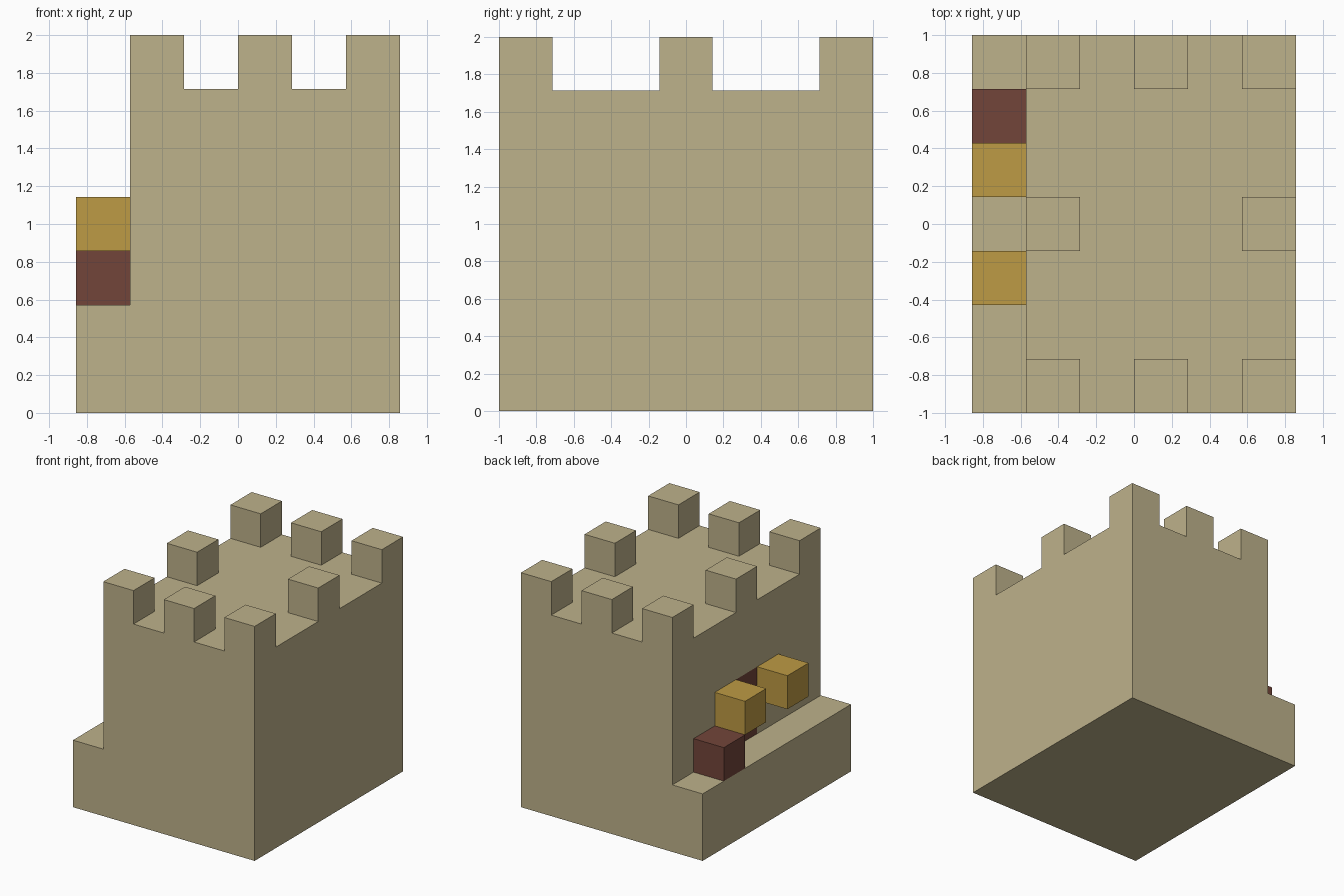
import bpy, bmesh, math
from mathutils import Vector

if "Cube" in bpy.data.objects:
    bpy.data.objects.remove(bpy.data.objects["Cube"])

U = 2 / 7  # size of one building block


def material(name, rgb):
    m = bpy.data.materials.new(name)
    m.diffuse_color = (*rgb, 1)
    m.use_nodes = True
    m.node_tree.nodes["Principled BSDF"].inputs["Base Color"].default_value = m.diffuse_color
    return m


stone = material("sandstone", (0.515, 0.445, 0.258))
wood = material("dark_wood", (0.171, 0.060, 0.042))
gold = material("torch_gold", (0.515, 0.328, 0.058))


def finish(name, bm, mats):
    bmesh.ops.recalc_face_normals(bm, faces=bm.faces)
    mesh = bpy.data.meshes.new(name)
    bm.to_mesh(mesh)
    bm.free()
    for m in mats:
        mesh.materials.append(m)
    ob = bpy.data.objects.new(name, mesh)
    bpy.context.collection.objects.link(ob)
    return ob


def block(name, x, y, z, mat):
    """One cube; x, y, z is its lowest corner counted in blocks."""
    bm = bmesh.new()
    bmesh.ops.create_cube(bm, size=U)
    bmesh.ops.translate(bm, verts=bm.verts, vec=Vector((x + 0.5, y + 0.5, z + 0.5)) * U)
    return finish(name, bm, [mat])


def height(i, j):
    """Column height of the castle over grid cell i, j."""
    if i == 0:
        return 2                                  # entrance ledge
    on_rim = i in (1, 5) or j in (0, 6)
    return 7 if on_rim and i % 2 == 1 and j % 3 == 0 else 6   # battlements


def solid(c):
    i, j, k = c
    return 0 <= i < 6 and 0 <= j < 7 and 0 <= k < height(i, j)


# Castle keep with ledge and battlements: only outward block sides become faces
bm = bmesh.new()
for i in range(6):
    for j in range(7):
        for k in range(height(i, j)):
            for axis in range(3):
                for side in (0, 1):
                    near = [i, j, k]
                    near[axis] += 2 * side - 1
                    if solid(near):
                        continue
                    corners = []
                    for a, b in ((0, 0), (1, 0), (1, 1), (0, 1)):
                        p = [i - 3, j - 3.5, k]
                        p[axis] += side
                        p[(axis + 1) % 3] += a
                        p[(axis + 2) % 3] += b
                        corners.append(bm.verts.new(Vector(p) * U))
                    if not side:
                        corners.reverse()
                    face = bm.faces.new(corners)
                    # Door above the ledge, two blocks tall
                    if (i, j) == (1, 3) and k in (2, 3) and axis == 0:
                        face.material_index = 1
bmesh.ops.remove_doubles(bm, verts=bm.verts, dist=0.001)
bmesh.ops.dissolve_limit(bm, angle_limit=math.radians(1), verts=bm.verts,
                         edges=bm.edges, delimit={'MATERIAL'})
finish("castle_keep", bm, [stone, wood])

# Crate on the ledge, torches either side of the door
block("crate", -3, 1.5, 2, wood)
for name, y in (("torch_back", 0.5), ("torch_front", -1.5)):
    block(name, -3, y, 3, gold)
